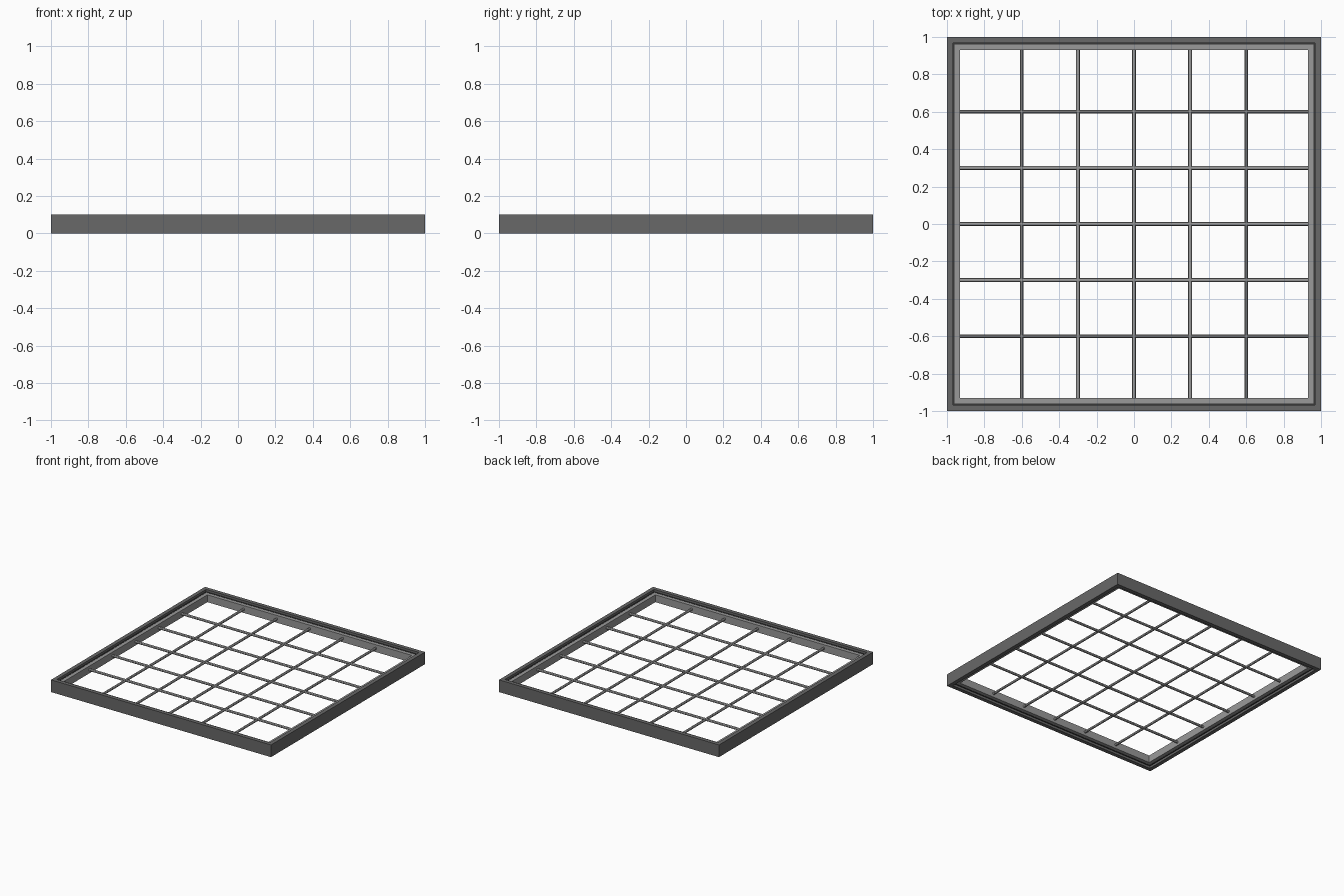
import bpy, bmesh
from math import pi

if "Cube" in bpy.data.objects:
    bpy.data.objects.remove(bpy.data.objects["Cube"])


def material(name, v):
    m = bpy.data.materials.new(name)
    m.diffuse_color = (v, v, v, 1)
    m.use_nodes = True
    m.node_tree.nodes["Principled BSDF"].inputs["Base Color"].default_value = m.diffuse_color
    return m


dark = material("dark_metal", 0.14)
light = material("light_metal", 0.32)
black = material("rubber", 0.04)


def square_ring(name, outer, inner, z0, z1, mat):
    """Mitred square frame: a rectangular section swept round four corners."""
    bm = bmesh.new()
    section = [(outer, z0), (outer, z1), (inner, z1), (inner, z0)]
    corners = [(1, 1), (-1, 1), (-1, -1), (1, -1)]
    rings = [[bm.verts.new((r * sx, r * sy, z)) for r, z in section]
             for sx, sy in corners]
    for i in range(4):
        a, b = rings[i], rings[(i + 1) % 4]
        for j in range(4):
            k = (j + 1) % 4
            bm.faces.new((a[j], b[j], b[k], a[k]))
    bmesh.ops.recalc_face_normals(bm, faces=bm.faces)
    me = bpy.data.meshes.new(name)
    bm.to_mesh(me)
    bm.free()
    me.materials.append(mat)
    ob = bpy.data.objects.new(name, me)
    bpy.context.collection.objects.link(ob)


# Frame: outer surround, thin seal, recessed inner rim
square_ring("outer_frame", 1.0, 0.968, 0.0, 0.10, dark)
square_ring("seal", 0.97, 0.96, 0.018, 0.082, black)
square_ring("inner_frame", 0.962, 0.93, 0.02, 0.08, light)


def bar(name, loc, rot):
    bpy.ops.mesh.primitive_cylinder_add(vertices=12, radius=0.01, depth=1.87,
                                        location=loc, rotation=rot)
    ob = bpy.context.object
    ob.name = name
    ob.data.materials.append(light)
    bpy.ops.object.shade_smooth_by_angle()


# Crossing grid bars
for i in range(5):
    p = -0.6 + 0.3 * i
    bar(f"long_bar_{i + 1}", (p, 0, 0.05), (pi / 2, 0, 0))
    bar(f"cross_bar_{i + 1}", (0, p, 0.05), (0, pi / 2, 0))
